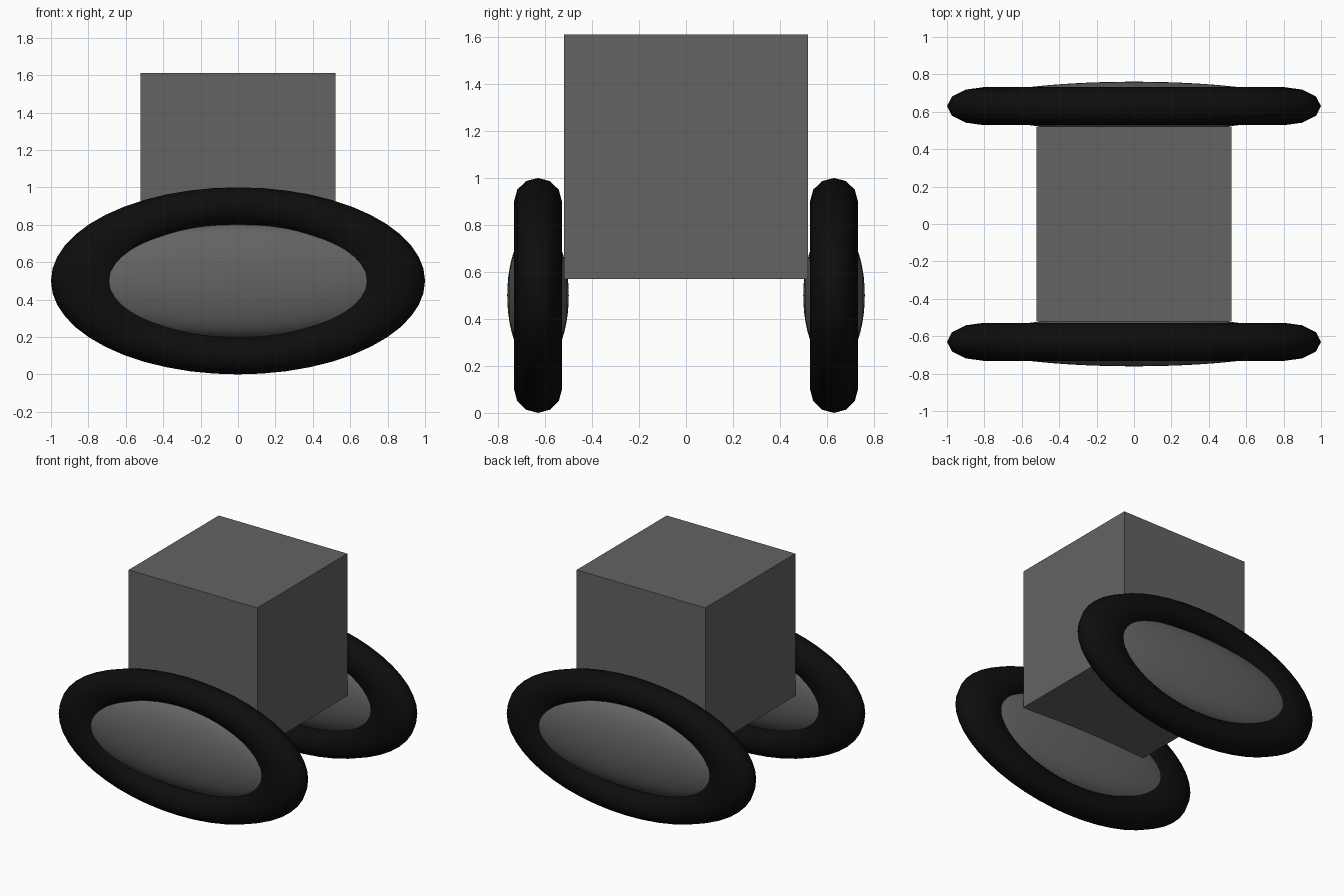
import bpy
import math

cube = bpy.data.objects.get("Cube")
if cube:
    bpy.data.objects.remove(cube, do_unlink=True)


def make_material(name, value):
    mat = bpy.data.materials.new(name)
    colour = (value, value, value, 1)
    mat.use_nodes = True
    mat.diffuse_color = colour
    mat.node_tree.nodes["Principled BSDF"].inputs["Base Color"].default_value = colour
    return mat


grey = make_material("dark grey", 0.125)
black = make_material("tyre black", 0.004)


def finish(name, mat, scale, smooth=True):
    """Name, scale and colour the primitive that was just added."""
    obj = bpy.context.object
    obj.name = name
    obj.scale = scale
    bpy.ops.object.transform_apply(location=False, rotation=True, scale=True)
    obj.data.materials.append(mat)
    if smooth:
        bpy.ops.object.shade_smooth()


# Body block
bpy.ops.mesh.primitive_cube_add(size=1, location=(0, 0, 1.09))
finish("body", grey, (1.04, 1.04, 1.04), smooth=False)

# Oval wheels at front and back: a ring tyre around a domed hub
for side, y in (("front", -0.63), ("back", 0.63)):
    bpy.ops.mesh.primitive_torus_add(
        major_radius=0.8, minor_radius=0.2, major_segments=48, minor_segments=12,
        location=(0, y, 0.5), rotation=(math.pi / 2, 0, 0))
    finish(side + "_tyre", black, (1, 0.5, 0.51))

    bpy.ops.mesh.primitive_uv_sphere_add(
        segments=48, ring_count=24, radius=1,
        location=(0, y, 0.5), rotation=(math.pi / 2, 0, 0))
    finish(side + "_hub", grey, (0.89, 0.302, 0.131))
